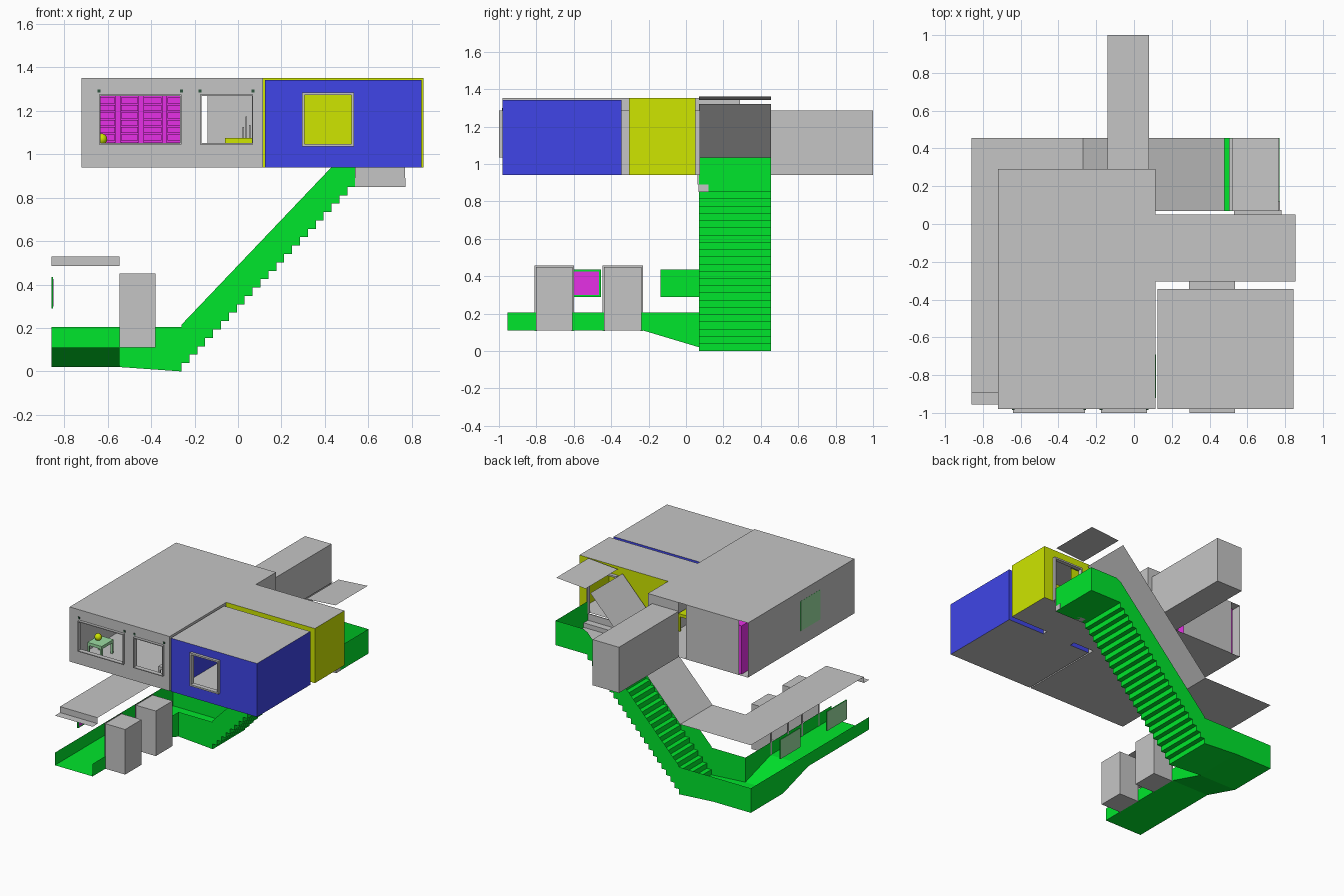
import bpy, bmesh, math
from mathutils import Vector

if "Cube" in bpy.data.objects:
    bpy.data.objects.remove(bpy.data.objects["Cube"])

def mat(name, c):
    m = bpy.data.materials.new(name)
    m.diffuse_color = (*c, 1)
    m.use_nodes = True
    m.node_tree.nodes["Principled BSDF"].inputs["Base Color"].default_value = m.diffuse_color
    return m

GRAY = mat("gray", (0.56, 0.56, 0.56))
GREEN = mat("green", (0.0, 0.79, 0.025))
BLUE = mat("blue", (0.05, 0.06, 0.80))
YELLOW = mat("yellow", (0.62, 0.79, 0.0))
MAGENTA = mat("magenta", (0.79, 0.03, 0.79))
GLASS = mat("gray_green", (0.33, 0.72, 0.36))
DARK = mat("dark_green", (0.03, 0.09, 0.05))

def make(name, faces, *mats):
    """Object from a list of polygons (lists of points)."""
    bm = bmesh.new()
    for f in faces:
        bm.faces.new([bm.verts.new(p) for p in f])
    bmesh.ops.remove_doubles(bm, verts=bm.verts, dist=1e-5)
    bmesh.ops.recalc_face_normals(bm, faces=bm.faces)
    me = bpy.data.meshes.new(name)
    bm.to_mesh(me)
    bm.free()
    for m in mats:
        me.materials.append(m)
    ob = bpy.data.objects.new(name, me)
    bpy.context.collection.objects.link(ob)
    return ob

def sheet(axis, pos, u, v, hole=None):
    """Flat wall across an axis, cut into cells around one rectangular hole."""
    us, vs = list(u), list(v)
    if hole:
        us, vs = sorted({*u, *hole[:2]}), sorted({*v, *hole[2:]})
    out = []
    for a, b in zip(us, us[1:]):
        for c, d in zip(vs, vs[1:]):
            if hole and hole[0] <= (a+b)/2 <= hole[1] and hole[2] <= (c+d)/2 <= hole[3]:
                continue
            q = [(a, c), (b, c), (b, d), (a, d)]
            out.append([tuple(p[:axis]) + (pos,) + tuple(p[axis:]) for p in q])
    return out

def box_faces(x, y, z, skip=()):
    f = {'-x': sheet(0, x[0], y, z), '+x': sheet(0, x[1], y, z),
         '-y': sheet(1, y[0], x, z), '+y': sheet(1, y[1], x, z),
         '-z': sheet(2, z[0], x, y), '+z': sheet(2, z[1], x, y)}
    return [q for k, v in f.items() if k not in skip for q in v]

def box(name, x, y, z, m, skip=()):
    return make(name, box_faces(x, y, z, skip), m)

def frame(name, x, y, z, w=0.01, sill=True, m=GRAY):
    """Rectangular frame in the xz plane."""
    fs = box_faces((x[0], x[0]+w), y, z) + box_faces((x[1]-w, x[1]), y, z)
    fs += box_faces((x[0]+w, x[1]-w), y, (z[1]-w, z[1]))
    if sill:
        fs += box_faces((x[0]+w, x[1]-w), y, (z[0], z[0]+w))
    make(name, fs, m)

# ---- main gray room with two front windows; gaps beside the back panel
X, Y, Z = (-0.72, 0.115), (-0.98, 0.29), (0.94, 1.352)
win_a, win_b = (-0.64, -0.26, 1.045, 1.275), (-0.175, 0.07, 1.045, 1.275)
front = sheet(1, Y[0], (X[0], -0.22), Z, win_a) + sheet(1, Y[0], (-0.22, X[1]), Z, win_b)
back = sheet(1, Y[1], (-0.645, -0.205), Z) + sheet(1, Y[1], (-0.14, X[1]), Z, (-0.14, 0.08, 0.94, 1.285))
make("main_room", front + back + box_faces(X, Y, Z, ('-y', '+y')), GRAY)
for i, w in enumerate((win_a, win_b)):
    frame(f"front_window_frame_{i}", w[:2], (-1.0, -0.965), w[2:], 0.006)
    for x in w[:2]:
        box(f"curtain_rod_end_{i}", (x-0.007, x+0.007), (-0.985, -0.975), (1.285, 1.299), DARK)
box("back_corridor", (-0.14, 0.08), (0.29, 1.0), (0.94, 1.285), GRAY, ('-y',))

# ---- blue room, gray roof and floor
bx, by, bz = (0.125, 0.845), (-0.98, -0.345), (0.94, 1.343)
bw = (0.30, 0.53, 1.045, 1.28)
make("blue_walls", sheet(1, by[0], bx, bz, bw) + sheet(1, by[1], bx, bz, (0.29, 0.535, 0.94, 1.285))
     + sheet(0, bx[0], by, bz) + sheet(0, bx[1], by, bz), BLUE)
make("blue_room_roof_floor", sheet(2, 1.343, bx, by) + sheet(2, 0.94, bx, by), GRAY)
frame("blue_window_frame", (0.295, 0.535), (-1.0, -0.965), (1.035, 1.285), 0.012)
box("room_link", (0.29, 0.535), (-0.345, -0.305), (0.94, 1.285), GRAY, ('-y', '+y'))

# ---- yellow hall
yx, yy, yz = (0.115, 0.855), (-0.305, 0.05), (0.94, 1.352)
make("yellow_walls", sheet(1, yy[0], yx, yz, (0.29, 0.535, 0.94, 1.285))
     + sheet(1, yy[1], yx, yz, (0.54, 0.77, 0.94, 1.28))
     + sheet(0, yx[0]+0.002, yy, yz) + sheet(0, yx[1], yy, yz), YELLOW)
make("yellow_hall_roof_floor", sheet(2, 1.352, yx, yy) + sheet(2, 0.94, yx, yy), GRAY)
frame("hall_door_frame", (0.53, 0.78), (0.045, 0.075), (0.94, 1.285), 0.012, False)
box("hall_threshold", (0.54, 0.772), (0.068, 0.12), (0.85, 0.89), GRAY)
box("hall_door_sill", (0.54, 0.77), (0.062, 0.069), (0.89, 0.94), GRAY)
# yellow partition seen through the blue window
make("hall_inner_wall", sheet(1, -0.05, (0.22, 0.53), (0.945, 1.34)), YELLOW)

# ---- staircase: stepped floor with parapets, landing at the top
N, sx, ex, top = 22, -0.26, 0.54, 0.85
y0, y1 = 0.07, 0.455
prof = [(sx, 0.0)]
for i in range(N):
    xa, xb = sx+(ex-sx)*i/N, sx+(ex-sx)*(i+1)/N
    prof += [(xa, top*(i+1)/N), (xb, top*(i+1)/N)]
prof.append((0.77, top))
def rail(x):
    return min(1.035, 0.205 + max(0, x+0.27)*1.05)
faces = []
for (xa, za), (xb, zb) in zip(prof, prof[1:]):
    faces.append([(xa, y0, za), (xb, y0, zb), (xb, y1, zb), (xa, y1, za)])
    if xb > xa:
        for y in (y0, y1):
            if y == y0 and xa > 0.53:
                continue
            faces.append([(xa, y, za), (xb, y, zb), (xb, y, rail(xb)), (xa, y, rail(xa))])
faces += sheet(0, 0.77, (y0, y1), (top, 1.035))
make("staircase", faces, GREEN)
make("landing_floor", sheet(2, 0.856, (0.505, 0.768), (y0+.002, y1-.002)), GRAY)

# ---- lower corridor: level walk, ramp and corner
cx0, cx1, rt = -0.86, -0.545, 0.205
walk = [(-0.955, 0.11), (-0.23, 0.11), (0.07, 0.02), (0.455, 0.02)]
faces = []
for (ya, za), (yb, zb) in zip(walk, walk[1:]):
    faces.append([(cx0, ya, za), (cx1, ya, za), (cx1, yb, zb), (cx0, yb, zb)])
    faces.append([(cx0, ya, za), (cx0, yb, zb), (cx0, yb, rt), (cx0, ya, rt)])
    if yb < 0.1:
        faces.append([(cx1, ya, za), (cx1, yb, zb), (cx1, yb, rt), (cx1, ya, rt)])
faces.append([(cx1, y0, 0.02), (sx, y0, 0), (sx, y1, 0), (cx1, y1, 0.02)])
faces.append([(cx1, y0, 0.02), (sx, y0, 0), (sx, y0, rt), (cx1, y0, rt)])
faces.append([(cx0, y1, 0.02), (cx1, y1, 0.02), (sx, y1, 0), (sx, y1, rt), (cx0, y1, rt)])
make("lower_corridor", faces, GREEN)

# ---- thin ceilings over corridor (with a stepped front lip), stairs and landing
ch = 0.53
make("corridor_ceiling", sheet(2, ch, (cx0, cx1), (-0.895, y1)) + sheet(2, ch, (cx1, -0.27), (y0, y1))
     + sheet(1, -0.895, (cx0, cx1), (0.485, ch)) + sheet(2, 0.485, (cx0, cx1), (-0.955, -0.895)), GRAY)
make("stair_ceiling", [[(-0.27, y0, ch), (0.48, y0, 1.32), (0.48, y1, 1.32), (-0.27, y1, ch)]], GRAY)
make("landing_ceiling", [[(0.52, y0, 1.342), (0.765, y0, 1.36), (0.765, y1, 1.36), (0.52, y1, 1.342)]], GRAY)

# ---- alcoves off the corridor, open towards it
for i, (a, b) in enumerate(((-0.803, -0.607), (-0.438, -0.237))):
    box(f"alcove_{i}", (cx1, -0.38), (a, b), (0.11, 0.45), GRAY, ('-x',))
    make(f"alcove_rim_{i}", sheet(0, cx1-0.002, (a-0.008, b+0.008), (0.108, 0.456),
                                  (a+0.006, b-0.006, 0.108, 0.444)), GRAY)

# ---- side windows: gray green outside, green inside
def side_window(name, x, y, z, t=0.001):
    ob = box(name, (x-t, x+t), y, z, GREEN)
    ob.data.materials.append(GLASS)
    for p in ob.data.polygons:
        if p.normal.x < -0.5:
            p.material_index = 1
side_window("corridor_window_0", -0.856, (-0.135, 0.10), (0.29, 0.435), 0.004)
side_window("corridor_window_1", -0.856, (-0.69, -0.455), (0.29, 0.435), 0.004)
side_window("main_side_window", -0.72, (-0.575, -0.34), (1.05, 1.275))
side_window("main_right_window", 0.115, (-0.92, -0.69), (1.05, 1.28))
box("corridor_blind", (-0.8515, -0.8495), (-0.680, -0.465), (0.30, 0.425), MAGENTA)

# ---- magenta louvred cabinets along the back of the main room
for i in range(4):
    x = -0.66 + i*0.107
    frame(f"cabinet_frame_{i}", (x, x+0.107), (0.20, 0.225), (0.945, 1.31), 0.012, True, MAGENTA)
    fs = box_faces((x, x+0.107), (0.225, 0.28), (0.945, 1.31))
    for k in range(10):
        z = 0.962 + k*0.034
        fs += box_faces((x+0.014, x+0.093), (0.212, 0.225), (z, z+0.027))
    make(f"cabinet_{i}", fs, MAGENTA)

# ---- tables in the main room
def table(name, x, y, h, m):
    fs = box_faces(x, y, (h-0.022, h))
    for a in (x[0], x[1]-0.014):
        for b in (y[0], y[1]-0.014):
            fs += box_faces((a, a+0.014), (b, b+0.014), (0.942, h-0.022))
    make(name, fs, m)
table("side_table", (-0.67, -0.55), (-0.84, -0.70), 1.045, GLASS)
bpy.ops.mesh.primitive_uv_sphere_add(segments=12, ring_count=8, radius=0.026, location=(-0.628, -0.77, 1.07))
bpy.context.object.name = "table_lamp"
bpy.context.object.data.materials.append(YELLOW)
bpy.ops.object.shade_smooth()
table("small_table", (-0.05, 0.09), (-0.88, -0.74), 1.045, GRAY)
table("desk", (-0.06, 0.10), (-0.30, -0.05), 1.075, YELLOW)
for i, (dx, h) in enumerate(((0.02, 0.05), (0.035, 0.10), (0.05, 0.06))):
    box(f"desk_item_{i}", (dx, dx+0.007), (-0.2, -0.193), (1.075, 1.075+h), GRAY)
